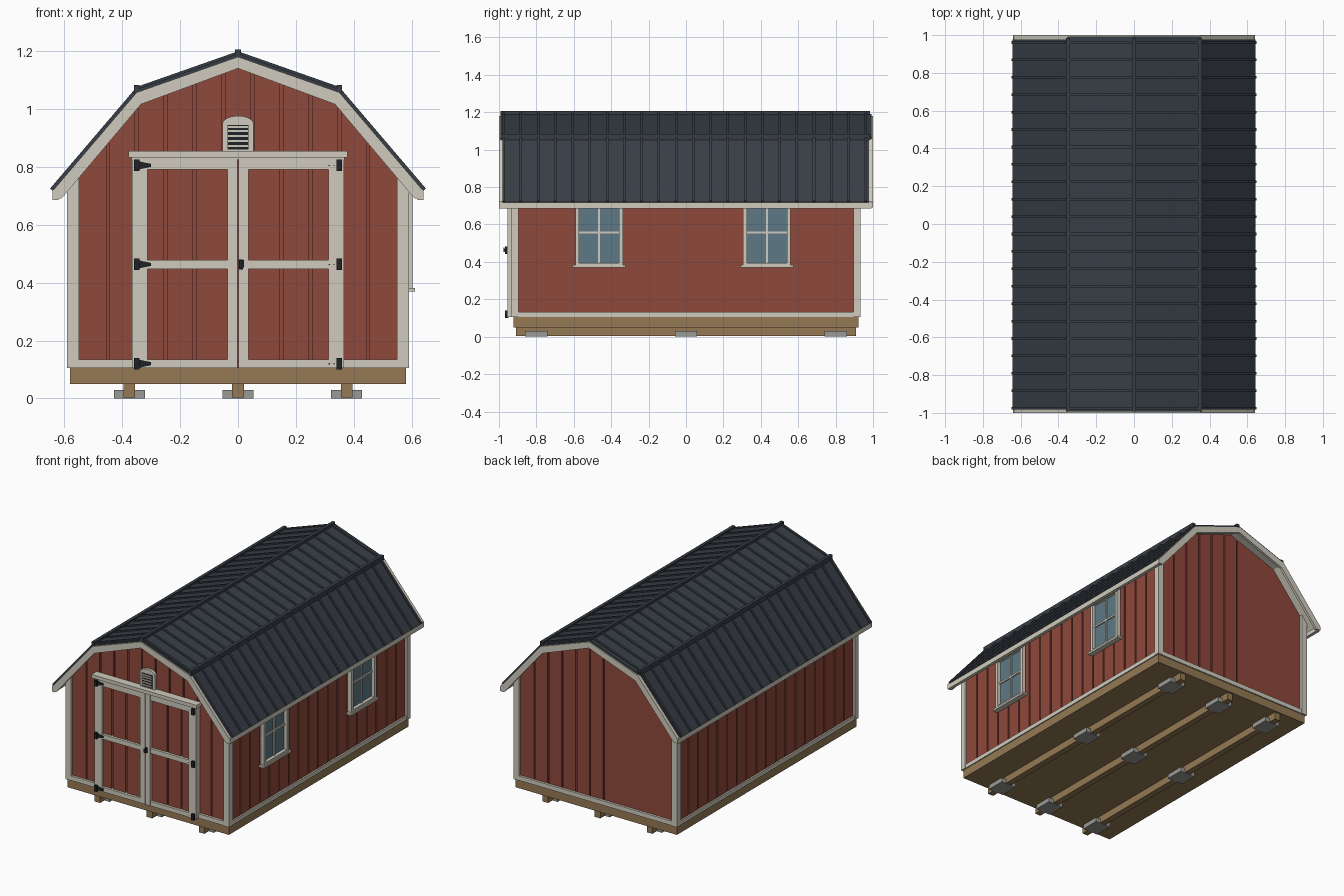
import bpy, bmesh, math
from mathutils import Vector

if "Cube" in bpy.data.objects:
    bpy.data.objects.remove(bpy.data.objects["Cube"])


def material(name, rgb):
    m = bpy.data.materials.new(name)
    m.use_nodes = True
    m.diffuse_color = (*rgb, 1)
    m.node_tree.nodes["Principled BSDF"].inputs["Base Color"].default_value = (*rgb, 1)
    return m


RED = material("barn red", (0.275, 0.066, 0.045))
CREAM = material("cream trim", (0.63, 0.6, 0.51))
METAL = material("charcoal roof", (0.04, 0.049, 0.062))
WOOD = material("treated wood", (0.3, 0.195, 0.088))
STONE = material("concrete grey", (0.32, 0.32, 0.3))
GLASS = material("window glass", (0.11, 0.19, 0.235))
BLACK = material("black hardware", (0.015, 0.016, 0.019))


def part(name, mat, solids):
    """One object from prisms (axis, 2D profile, start, end) along x or y."""
    bm = bmesh.new()
    for axis, pts, lo, hi in solids:
        def place(p, d):
            return (p[0], d, p[1]) if axis == "y" else (d, p[0], p[1])
        a = [bm.verts.new(place(p, lo)) for p in pts]
        b = [bm.verts.new(place(p, hi)) for p in pts]
        bm.faces.new(a)
        bm.faces.new(b[::-1])
        for i in range(len(pts)):
            j = (i + 1) % len(pts)
            bm.faces.new((a[i], b[i], b[j], a[j]))
    bmesh.ops.recalc_face_normals(bm, faces=bm.faces)
    me = bpy.data.meshes.new(name)
    bm.to_mesh(me)
    bm.free()
    me.materials.append(mat)
    ob = bpy.data.objects.new(name, me)
    bpy.context.collection.objects.link(ob)
    return ob


def box(x0, x1, y0, y1, z0, z1):
    return ("y", [(x0, z0), (x1, z0), (x1, z1), (x0, z1)], y0, y1)


def band(line, low, high, y0, y1):
    """Strip following a roof line between two perpendicular offsets."""
    pts = [Vector(p) for p in line]
    dirs = [(q - p).normalized() for p, q in zip(pts, pts[1:])]
    def shifted(d):
        out = []
        for i, p in enumerate(pts):
            u, v = dirs[max(i - 1, 0)], dirs[min(i, len(dirs) - 1)]
            n = Vector((-(u + v).y, (u + v).x)).normalized()
            out.append(p + n * d / n.dot(Vector((-v.y, v.x))))
        return out
    return ("y", shifted(low) + shifted(high)[::-1], y0, y1)


# Gambrel roof line
RIDGE, KNEE, EAVE = (0, 1.18), (0.35, 1.057), (0.64, 0.717)
def flip(p):
    return (-p[0], p[1])
UPPER = [flip(KNEE), RIDGE, KNEE]
LOWER = [[flip(EAVE), flip(KNEE)], [KNEE, EAVE]]
WHOLE = [flip(EAVE)] + UPPER + [EAVE]


def roof_z(x):
    x = abs(x)
    (x0, z0), (x1, z1) = (RIDGE, KNEE) if x < KNEE[0] else (KNEE, EAVE)
    return z0 + (z1 - z0) * (x - x0) / (x1 - x0)


def plank(a, b, z0, y0, y1, top=None):
    xs = [a] + [k for k in (-KNEE[0], 0, KNEE[0]) if a < k < b] + [b]
    tops = [(x, top if top else roof_z(x) - 0.016) for x in xs]
    return ("y", [(a, z0)] + tops + [(b, z0)], y0, y1)


def spans(lo, hi, grooves, gap=0.01):
    """Plank intervals between narrow grooves."""
    cuts = [lo] + [e for g in grooves for e in (g - gap / 2, g + gap / 2)] + [hi]
    return list(zip(cuts[::2], cuts[1::2]))


FLOOR = 0.105
W, L = 0.577, 0.915

# Foundation
skid_x = (-0.375, 0, 0.375)
part("foundation_blocks", STONE, [box(x - 0.054, x + 0.054, y - 0.06, y + 0.06, 0, 0.03)
                                  for x in skid_x for y in (-0.8, 0, 0.8)])
part("skids", WOOD, [box(x - 0.02, x + 0.02, -0.91, 0.91, 0.003, 0.052) for x in skid_x])
part("floor_frame", WOOD, [box(-0.58, 0.58, -0.922, 0.922, 0.05, FLOOR)])

# Grooved siding over a solid core
part("wall_core", RED, [plank(-W + 0.008, W - 0.008, FLOOR, -L + 0.008, L - 0.008)])
gable_grooves = [-0.45 + 0.1 * i for i in range(10)]
side_grooves = [-0.8 + 0.1 * i for i in range(17)]
part("front_siding", RED, [plank(a, b, FLOOR, -L, -L + 0.009)
                           for a, b in spans(-W, W, gable_grooves)])
part("back_siding", RED, [plank(a, b, FLOOR, L - 0.009, L)
                          for a, b in spans(-W, W, gable_grooves[4:])])
for side, s in (("right", -1), ("left", 1)):
    x0, x1 = sorted((s * W, s * (W - 0.009)))
    part(side + "_siding", RED, [box(x0, x1, a, b, FLOOR, 0.76)
                                 for a, b in spans(-L, L, side_grooves)])

# Corner boards and base boards
trim = []
for s in (-1, 1):
    for e in (-1, 1):
        x0, x1 = sorted((s * 0.55, s * W))
        y0, y1 = sorted((e * L, e * 0.933))
        trim.append(plank(x0, x1, FLOOR, y0, y1))
        x0, x1 = sorted((s * W, s * 0.59))
        y0, y1 = sorted((e * 0.895, e * 0.933))
        trim.append(plank(x0, x1, FLOOR, y0, y1))
    x0, x1 = sorted((s * W, s * 0.587))
    trim.append(box(x0, x1, -0.895, 0.895, FLOOR, 0.132))
    x0, x1 = sorted((s * 0.365, s * 0.55))
    trim.append(box(x0, x1, -0.93, -L, FLOOR, 0.134))
trim.append(box(-0.55, 0.55, L, 0.93, FLOOR, 0.134))
part("corner_and_base_trim", CREAM, trim)

# Roof deck, gable fascia and eave fascia
part("roof_deck", CREAM, [band(WHOLE, -0.018, 0, -0.985, 0.985)])
inner = [(-0.61, 0.69), (-0.335, 1.016), (0, 1.14), (0.335, 1.016), (0.61, 0.69)]
gable = WHOLE + [(0.64, 0.69)] + inner[::-1] + [(-0.64, 0.69)]
part("gable_fascia", CREAM, [("y", gable, -1, -0.983), ("y", gable, 0.983, 1)])
part("eave_fascia", CREAM, [box(min(s * 0.62, s * 0.641), max(s * 0.62, s * 0.641),
                                -0.999, 0.992, 0.686, 0.722) for s in (-1, 1)])

# Metal roofing, standing ribs and caps
part("roof_metal", METAL, [band(UPPER, 0, 0.01, -0.992, 0.992)]
     + [band(l, 0, 0.004, -0.98, 0.978) for l in LOWER])
ribs = []
for i in range(22):
    y = -0.975 + 0.0922 * i
    ribs.append(band(UPPER, 0.005, 0.018, y - 0.007, y + 0.007))
    ribs += [band(l, 0.002, 0.012, y - 0.007, y + 0.007) for l in LOWER]
part("roof_ribs", METAL, ribs)
part("roof_caps", METAL, [box(x - 0.01, x + 0.01, -0.993, 0.985, z - 0.005, z + 0.026)
                          for x, z in UPPER])

# Double door
DOOR_TOP = 0.825
part("door_panels", RED, [plank(a, b, FLOOR, -0.936, -L + 0.002, DOOR_TOP)
                          for a, b in spans(-0.36, 0.36, [-0.25, -0.15, 0.15, 0.25])]
     + [box(-0.36, 0.36, -0.929, -L, FLOOR, DOOR_TOP)])
frame = []
for s in (-1, 1):
    for a, b in ((0.001, 0.036), (0.312, 0.366)):
        x0, x1 = sorted((s * a, s * b))
        frame.append(box(x0, x1, -0.954, -L, FLOOR, DOOR_TOP))
    x0, x1 = sorted((s * 0.036, s * 0.312))
    for z0, z1 in ((FLOOR, 0.134), (0.447, 0.478), (0.79, DOOR_TOP)):
        frame.append(box(x0, x1, -0.952, -0.928, z0, z1))
part("door_frames", CREAM, frame)
part("door_header", CREAM, [box(-0.368, 0.368, -0.957, -L, DOOR_TOP, 0.846),
                            box(-0.378, 0.378, -0.966, -L, 0.832, 0.855)])

# Hinges, screws and handle
hinges, screws = [], []
for z in (0.12, 0.463, 0.805):
    for s in (-1, 1):
        hinges.append(box(s * 0.35 - 0.009, s * 0.35 + 0.009, -0.968, -0.95, z - 0.02, z + 0.02))
    hinges.append(("y", [(-0.342, z - 0.014), (-0.3, z - 0.005),
                         (-0.3, z + 0.005), (-0.342, z + 0.014)], -0.959, -0.952))
    screws += [box(x - 0.002, x + 0.002, -0.957, -0.95, z - 0.002, z + 0.002)
               for x in (0.315, 0.332)]
part("door_hinges", BLACK, hinges)
part("hinge_screws", BLACK, screws)
part("door_handle", BLACK, [box(0.002, 0.018, -0.96, -0.95, 0.445, 0.48),
                            box(0.005, 0.013, -0.977, -0.955, 0.455, 0.47),
                            box(0.005, 0.02, -0.977, -0.97, 0.452, 0.478)])

# Arched gable vent with louvers
arch = [(0.054 * math.cos(math.pi * i / 12), 0.948 + 0.028 * math.sin(math.pi * i / 12))
        for i in range(13)]
part("vent_frame", CREAM, [("y", arch + [(-0.054, 0.853), (0.054, 0.853)], -0.932, -L)])
part("vent_opening", BLACK, [box(-0.037, 0.037, -0.935, -0.93, 0.86, 0.945)])
part("vent_louvers", CREAM, [box(-0.037, 0.037, -0.94, -0.932, z, z + 0.007)
                             for z in (0.869, 0.886, 0.903, 0.92, 0.934)])

# Windows on the left wall
for name, y in (("front", -0.465), ("rear", 0.433)):
    z0, z1, h = 0.38, 0.725, 0.127
    part(name + "_window_glass", GLASS, [box(W, 0.582, y - h, y + h, z0, z1)])
    part(name + "_window_muntins", CREAM,
         [box(W, 0.59, y - 0.006, y + 0.006, z0, z1),
          box(W, 0.59, y - h, y + h, 0.551, 0.563)])
    part(name + "_window_frame", CREAM,
         [box(W, 0.603, y + s * (h - 0.01) - 0.01, y + s * (h - 0.01) + 0.01, z0, z1)
          for s in (-1, 1)]
         + [box(W, 0.603, y - h, y + h, z0, z0 + 0.015),
            box(W, 0.603, y - h, y + h, 0.706, z1),
            box(W, 0.611, y - 0.141, y + 0.141, 0.369, 0.382)])
